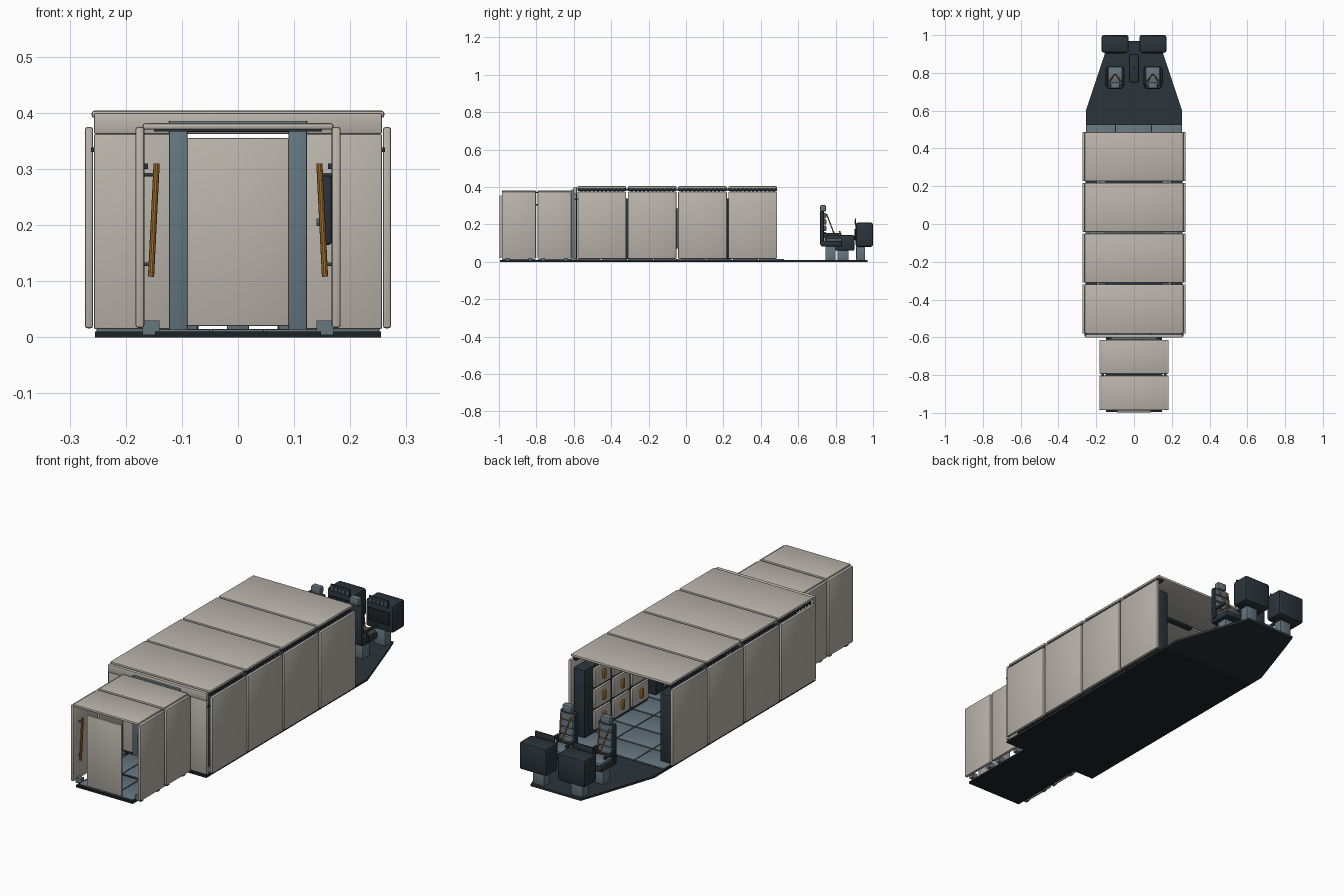
import bpy, bmesh, math
from mathutils import Vector

if "Cube" in bpy.data.objects:
    bpy.data.objects.remove(bpy.data.objects["Cube"], do_unlink=True)


def material(name, rgb):
    m = bpy.data.materials.new(name)
    m.use_nodes = True
    m.diffuse_color = (*rgb, 1)
    m.node_tree.nodes["Principled BSDF"].inputs["Base Color"].default_value = (*rgb, 1)
    return m


CREAM = material("warm_grey_panel", (0.49, 0.46, 0.41))
DARK = material("dark_slate", (0.024, 0.034, 0.044))
STEEL = material("blue_grey", (0.13, 0.18, 0.21))
ORANGE = material("burnt_orange", (0.40, 0.17, 0.03))
BLACK = material("deck_black", (0.012, 0.016, 0.019))


def finish(bm, name, mat):
    bmesh.ops.recalc_face_normals(bm, faces=bm.faces)
    me = bpy.data.meshes.new(name)
    bm.to_mesh(me)
    bm.free()
    me.materials.append(mat)
    ob = bpy.data.objects.new(name, me)
    bpy.context.collection.objects.link(ob)
    bpy.ops.object.select_all(action="DESELECT")
    ob.select_set(True)
    bpy.context.view_layer.objects.active = ob
    bpy.ops.object.shade_smooth_by_angle(angle=math.radians(35))
    return ob


def box(name, mat, x, y, z, bevel=0.0):
    """Box from (min, max) ranges with rounded edges."""
    bm = bmesh.new()
    bmesh.ops.create_cube(bm, size=1)
    for v in bm.verts:
        v.co = Vector([r[0] + (c + 0.5) * (r[1] - r[0]) for r, c in zip((x, y, z), v.co)])
    if bevel:
        bmesh.ops.bevel(bm, geom=bm.edges[:], offset=bevel, segments=2,
                        profile=0.5, affect="EDGES")
    return finish(bm, name, mat)


def pair(name, mat, x, y, z, bevel=0.0):
    """The same box on the left (+x) and right (-x)."""
    box("left_" + name, mat, x, y, z, bevel)
    box("right_" + name, mat, (-x[1], -x[0]), y, z, bevel)


def rod(name, mat, a, b, r, sides=10):
    a, b = Vector(a), Vector(b)
    bm = bmesh.new()
    bmesh.ops.create_cone(bm, cap_ends=True, segments=sides, radius1=r, radius2=r,
                          depth=(b - a).length)
    rot = (b - a).to_track_quat("Z", "Y")
    for v in bm.verts:
        v.co = rot @ v.co + (a + b) / 2
    return finish(bm, name, mat)


def prism(name, mat, outline, z0, z1):
    bm = bmesh.new()
    f = bm.faces.new([bm.verts.new((x, y, z0)) for x, y in outline])
    ext = bmesh.ops.extrude_face_region(bm, geom=[f])["geom"]
    for v in ext:
        if isinstance(v, bmesh.types.BMVert):
            v.co.z = z1
    return finish(bm, name, mat)


# Decks
box("cabin_deck", BLACK, (-0.255, 0.255), (-0.6, 0.53), (0, 0.01))
box("airlock_deck", BLACK, (-0.148, 0.148), (-0.995, -0.6), (0, 0.01))
half = [(0.255, 0.53), (0.255, 0.6), (0.155, 0.9), (0.13, 0.97)]
prism("cockpit_deck", DARK, half + [(-x, y) for x, y in reversed(half)], 0, 0.01)

# Floor plates
for i in range(8):
    y0 = -0.59 + i * 0.14
    for a, b in ((-0.252, -0.1), (-0.096, 0.09), (0.094, 0.252)):
        box("cabin_floor_plate", STEEL, (a, b), (y0, y0 + 0.134), (0.009, 0.015), 0.001)
for y0 in (-0.985, -0.79):
    for a, b in ((-0.14, -0.05), (-0.046, 0.046), (0.05, 0.14)):
        box("airlock_floor_plate", STEEL, (a, b), (y0, y0 + 0.18), (0.009, 0.014), 0.001)

# Cabin walls and roof
for i in range(4):
    y = (-0.58 + i * 0.269, -0.32 + i * 0.269)
    pair("cabin_wall", CREAM, (0.258, 0.273), y, (0.016, 0.375), 0.005)
    box("cabin_roof", CREAM, (-0.261, 0.261), y, (0.391, 0.404), 0.005)
    for k in range(11):
        t = y[0] + 0.016 + k * 0.022
        pair("roof_rail_tooth", DARK, (0.24, 0.256), (t, t + 0.01), (0.374, 0.392))
    pair("roof_rail", DARK, (0.232, 0.242), y, (0.378, 0.392))
    if i:
        box("roof_rib", STEEL if i == 2 else DARK, (-0.15, 0.15),
            (y[0] - 0.018, y[0] + 0.009), (0.38, 0.391), 0.002)

# Forward bulkhead with doorway
pair("bulkhead_panel", CREAM, (0.118, 0.257), (-0.6, -0.586), (0.015, 0.362), 0.003)
box("bulkhead_beam", CREAM, (-0.257, 0.257), (-0.602, -0.584), (0.362, 0.4), 0.004)
pair("door_post", STEEL, (0.09, 0.123), (-0.612, -0.584), (0.012, 0.385), 0.002)
box("door_header", STEEL, (-0.123, 0.123), (-0.612, -0.584), (0.366, 0.386), 0.002)
pair("bulkhead_bracket", DARK, (0.25, 0.262), (-0.595, -0.575), (0.33, 0.338))

# Airlock shell
for y in ((-0.985, -0.803), (-0.793, -0.613)):
    pair("airlock_wall", CREAM, (0.167, 0.183), y, (0.017, 0.375), 0.005)
    box("airlock_roof", CREAM, (-0.17, 0.17), y, (0.37, 0.382), 0.005)
    for yb in (y[0] + 0.03, y[1] - 0.03):
        pair("airlock_wall_bracket", STEEL, (0.14, 0.17), (yb - 0.01, yb + 0.01), (0.004, 0.03))
box("airlock_roof_rib", DARK, (-0.15, 0.15), (-0.81, -0.786), (0.367, 0.373))
pair("airlock_wall_tie", DARK, (0.16, 0.172), (-0.81, -0.786), (0.3, 0.31))
box("outer_door", CREAM, (-0.091, 0.091), (-0.997, -0.986), (0.02, 0.355), 0.003)

# Grab bars and control panel in the airlock
for s in (-1, 1):
    rod("grab_bar", ORANGE, (s * 0.155, -0.95, 0.108), (s * 0.145, -0.95, 0.31), 0.0055)
    for z in (0.13, 0.29):
        rod("grab_bar_mount", STEEL, (s * 0.15, -0.95, z), (s * 0.17, -0.95, z), 0.003)
box("airlock_control_panel", DARK, (0.148, 0.167), (-0.75, -0.66), (0.165, 0.29), 0.005)
rod("control_knob", STEEL, (0.14, -0.705, 0.205), (0.15, -0.705, 0.205), 0.007)

# Storage racks with drawers along both cabin walls
for start, columns in ((-0.53, 3), (0.0, 3)):
    end = start + columns * 0.135 + 0.07
    pair("storage_rack", DARK, (0.195, 0.256), (start, end), (0.016, 0.338), 0.008)
    for c in range(columns):
        y0 = start + 0.012 + c * 0.14
        for r in range(3):
            z0 = 0.035 + r * 0.1
            pair("drawer", CREAM, (0.184, 0.198), (y0, y0 + 0.122), (z0, z0 + 0.09), 0.004)
            pair("drawer_handle", ORANGE, (0.174, 0.185), (y0 + 0.05, y0 + 0.068),
                 (z0 + 0.025, z0 + 0.068), 0.003)
pair("wall_pad", STEEL, (0.235, 0.256), (-0.09, -0.015), (0.07, 0.285), 0.006)

# Pilot seats, harnesses and consoles
for s in (-1, 1):
    cx = s * 0.1

    def span(w, off=0.0):
        return (cx + off - w, cx + off + w)

    box("seat_base", STEEL, span(0.028), (0.745, 0.8), (0.009, 0.085), 0.005)
    box("seat_pan", DARK, span(0.046), (0.72, 0.835), (0.082, 0.112), 0.008)
    box("seat_cushion", STEEL, span(0.038), (0.745, 0.832), (0.108, 0.124), 0.006)
    box("seat_back", DARK, span(0.042), (0.716, 0.738), (0.09, 0.272), 0.007)
    for k in range(4):
        z = 0.13 + k * 0.034
        box("back_cushion", STEEL, span(0.035), (0.732, 0.75), (z, z + 0.03), 0.006)
    box("headrest", STEEL, span(0.025), (0.717, 0.748), (0.268, 0.304), 0.008)
    for a in (-1, 1):
        box("armrest", DARK, span(0.006, a * 0.047), (0.735, 0.82), (0.14, 0.155), 0.004)
        box("armrest_post", DARK, span(0.005, a * 0.047), (0.74, 0.755), (0.1, 0.145))
        rod("harness_strap", ORANGE, (cx + a * 0.026, 0.752, 0.255),
            (cx + a * 0.006, 0.79, 0.155), 0.0035, 6)
        rod("lap_strap", ORANGE, (cx + a * 0.036, 0.752, 0.135),
            (cx + a * 0.006, 0.79, 0.155), 0.0035, 6)
    box("harness_buckle", DARK, span(0.009), (0.785, 0.795), (0.147, 0.163), 0.003)
    box("console_base", STEEL, span(0.03), (0.91, 0.957), (0.009, 0.085), 0.004)
    box("console", DARK, span(0.072), (0.907, 1.0), (0.08, 0.21), 0.012)
    box("console_screen", BLACK, span(0.055), (0.902, 0.909), (0.115, 0.175), 0.001)
    box("console_visor", DARK, span(0.05), (0.903, 0.909), (0.195, 0.232), 0.001)
    for k in range(5):
        box("console_button", STEEL, span(0.005, -0.04 + k * 0.02),
            (0.9, 0.904), (0.206, 0.22), 0.001)

# Centre pedestal between the seats
box("centre_pedestal_base", STEEL, (-0.02, 0.02), (0.81, 0.87), (0.009, 0.065), 0.004)
box("centre_pedestal", DARK, (-0.026, 0.026), (0.75, 0.9), (0.06, 0.143), 0.007)
rod("throttle_lever", STEEL, (0, 0.83, 0.14), (0, 0.82, 0.165), 0.004)
